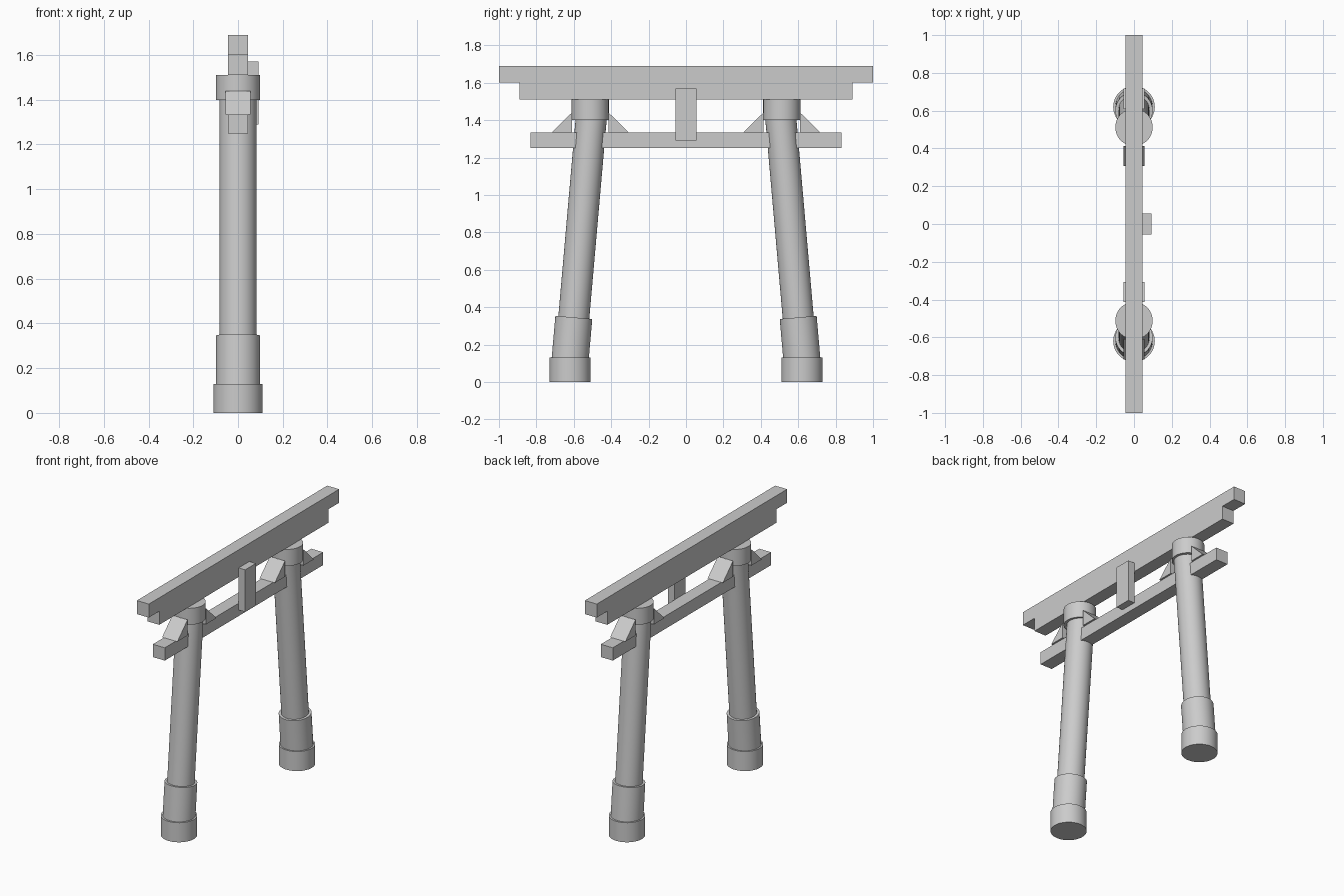
import bpy, bmesh, math
from mathutils import Vector

cube = bpy.data.objects.get("Cube")
if cube:
    bpy.data.objects.remove(cube, do_unlink=True)

# One plain grey for the whole gate
grey = bpy.data.materials.new("stone grey")
grey.use_nodes = True
colour = (0.6, 0.6, 0.6, 1)
grey.diffuse_color = colour
grey.node_tree.nodes["Principled BSDF"].inputs["Base Color"].default_value = colour


def finish(obj, name, smooth=False):
    obj.name = obj.data.name = name
    obj.data.materials.append(grey)
    if smooth:
        bpy.ops.object.select_all(action="DESELECT")
        obj.select_set(True)
        bpy.context.view_layer.objects.active = obj
        bpy.ops.object.shade_smooth_by_angle(angle=math.radians(30))
    return obj


def prism(name, profile, x0, x1):
    """Extrude a (y, z) outline from x0 to x1."""
    bm = bmesh.new()
    face = bm.faces.new([bm.verts.new((x0, y, z)) for y, z in profile])
    side = bmesh.ops.extrude_face_region(bm, geom=[face])["geom"]
    moved = [v for v in side if isinstance(v, bmesh.types.BMVert)]
    bmesh.ops.translate(bm, verts=moved, vec=(x1 - x0, 0, 0))
    bmesh.ops.recalc_face_normals(bm, faces=bm.faces)
    mesh = bpy.data.meshes.new(name)
    bm.to_mesh(mesh)
    bm.free()
    obj = bpy.data.objects.new(name, mesh)
    bpy.context.collection.objects.link(obj)
    return finish(obj, name)


def beam(name, half_length, z0, z1, x0, x1):
    h = half_length
    return prism(name, [(-h, z0), (h, z0), (h, z1), (-h, z1)], x0, x1)


def cylinder(name, radius, start, end):
    """Round post between two points."""
    a, b = Vector(start), Vector(end)
    turn = Vector((0, 0, 1)).rotation_difference(b - a).to_euler()
    bpy.ops.mesh.primitive_cylinder_add(vertices=48, radius=radius,
                                        depth=(b - a).length,
                                        location=(a + b) / 2, rotation=turn)
    return finish(bpy.context.object, name, smooth=True)


# Horizontal beams and the centre tablet
HALF = 0.044
beam("top_lintel", 1.0, 1.6, 1.69, -HALF, HALF)
beam("lower_lintel", 0.89, 1.51, 1.6, -HALF, HALF)
beam("tie_beam", 0.832, 1.25, 1.335, -HALF, HALF)
beam("centre_tablet", 0.056, 1.29, 1.57, HALF, 0.092)

# Leaning pillars with base, sleeve, collar and braces
for side, s in (("front", -1), ("back", 1)):
    def axis(z):
        return (0, s * (0.63 - 0.0875 * z), z)

    cylinder(side + "_pillar_base", 0.11, (0, s * 0.62, 0), (0, s * 0.62, 0.13))
    cylinder(side + "_pillar_sleeve", 0.099, axis(0.06), axis(0.345))
    cylinder(side + "_pillar_shaft", 0.083, axis(0.1), axis(1.47))
    cylinder(side + "_pillar_collar", 0.099, (0, s * 0.512, 1.4), (0, s * 0.512, 1.51))
    for place, d in (("inner", -1), ("outer", 1)):
        near, far = s * (0.512 + d * 0.098), s * (0.512 + d * 0.205)
        prism(f"{side}_{place}_brace",
              [(near, 1.335), (far, 1.335), (near, 1.44)], -0.056, 0.056)
